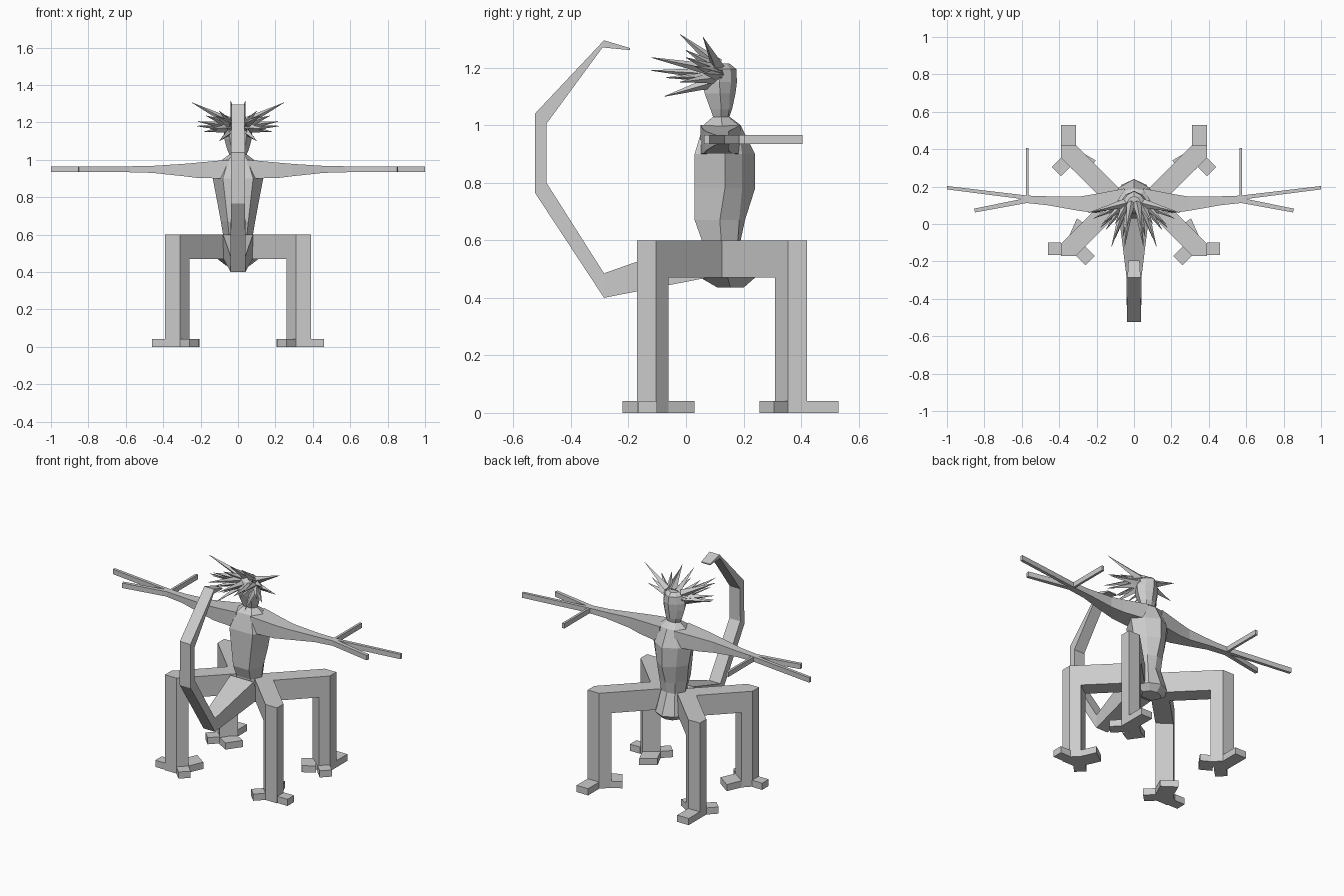
import bpy, bmesh
from mathutils import Vector

if "Cube" in bpy.data.objects:
    bpy.data.objects.remove(bpy.data.objects["Cube"])


def loft(name, sections, mirror=False):
    """Skin a list of equal-length point rings, capping both ends."""
    bm = bmesh.new()
    rings = [[bm.verts.new(p) for p in s] for s in sections]
    n = len(rings[0])
    for a, b in zip(rings, rings[1:]):
        for i in range(n):
            j = (i + 1) % n
            bm.faces.new((a[i], a[j], b[j], b[i]))
    bm.faces.new(rings[0][::-1])
    bm.faces.new(rings[-1])
    bmesh.ops.recalc_face_normals(bm, faces=bm.faces)
    me = bpy.data.meshes.new(name)
    bm.to_mesh(me)
    bm.free()
    ob = bpy.data.objects.new(name, me)
    bpy.context.collection.objects.link(ob)
    if mirror:
        m = ob.modifiers.new("Mirror", 'MIRROR')
        m.use_mirror_merge = False
    return ob


def prism(name, poly, z0, z1, mirror=True):
    return loft(name, [[(x, y, z) for x, y in poly] for z in (z0, z1)], mirror)


def toe(name, a, b, d):
    prism(name, [a, b, (b[0] + d[0], b[1] + d[1]), (a[0] + d[0], a[1] + d[1])], 0, 0.042)


# Legs: horizontal thigh beams and five-sided shins
shin = [(.31, -.17), (.39, -.17), (.39, -.105), (.345, -.06), (.26, -.12)]
thigh = [(.31, -.17), (.39, -.17), (.39, -.105), (.16, .125), (.015, .125)]
for label, flip in (("front", False), ("rear", True)):
    place = lambda poly: [(x, .25 - y if flip else y) for x, y in poly]
    prism(label + "_thigh", place(thigh), .47, .60)
    prism(label + "_shin", place(shin), 0, .47)

# Toes, three per foot
for i, t in enumerate([((.39, -.165), (.39, -.1), (.07, 0)),
                       ((.31, -.17), (.26, -.12), (-.05, -.05)),
                       ((.345, -.06), (.26, -.12), (-.04, .09))]):
    toe("front_toe_%d" % i, *t)
for i, t in enumerate([((.31, .42), (.39, .42), (0, .11)),
                       ((.39, .355), (.34, .305), (.05, -.05)),
                       ((.275, .38), (.335, .295), (-.07, -.04))]):
    toe("rear_toe_%d" % i, *t)


# Torso with a ridge down the chest
def body_ring(z, h, y0, y1, ridge):
    ym = (y0 + y1) / 2
    half = [(h * .6, y1 - ridge), (h, ym), (h * .6, y0)]
    return ([(0, y1, z)] + [(x, y, z) for x, y in half]
            + [(-x, y, z) for x, y in reversed(half)])


loft("torso", [body_ring(*s) for s in [
    (.435, .065, .11, .20, .01), (.47, .11, .05, .24, .03), (.60, .08, .055, .19, .01),
    (.67, .092, .03, .205, .02), (.78, .112, .03, .24, .045),
    (.90, .135, .03, .24, .045), (1.0, .085, .06, .19, .01), (1.03, .045, .095, .15, .005)]])

# Head
loft("head", [body_ring(*s) for s in [
    (1.025, .045, .095, .15, .005), (1.055, .058, .085, .16, .01),
    (1.11, .073, .065, .172, .02), (1.15, .075, .055, .177, .02),
    (1.195, .06, .07, .175, .02), (1.215, .035, .09, .15, .01)]])


# Arms: tapered rings of (x, rear y, front y, bottom z, top z)
def arm_ring(x, y0, y1, z0, z1):
    return [(x, y0, z0), (x, y1, z0), (x, y1, z1), (x, y0, z1)]


loft("arm", [arm_ring(*s) for s in [
    (.05, .05, .19, .90, 1.0), (.21, .06, .16, .902, .985),
    (.29, .07, .147, .912, .978), (.46, .10, .148, .93, .967),
    (.58, .113, .152, .933, .965)]], mirror=True)

# Fingers and thumb
prism("long_finger", [(.57, .13), (.57, .152), (1.0, .203), (1.0, .185)], .934, .965)
prism("short_finger", [(.57, .113), (.57, .14), (.855, .082), (.85, .062)], .934, .965)
prism("thumb", [(.563, .13), (.578, .13), (.578, .405), (.563, .405)], .934, .965)

# Tail: (outer y, z, inner y, z, half width)
loft("tail", [[(-w, a, b), (w, a, b), (w, c, d), (-w, c, d)] for a, b, c, d, w in [
    (.10, .475, .04, .60, .08), (-.285, .40, -.285, .485, .04),
    (-.525, .765, -.485, .80, .038), (-.525, 1.04, -.485, 1.005, .037),
    (-.285, 1.295, -.29, 1.27, .035), (-.195, 1.268, -.195, 1.261, .03)]])

# Hair spikes: mirrored four-sided points swept away from the face
tips = [(.245, .06, 1.305), (.215, .03, 1.205), (.22, .06, 1.18), (.10, -.075, 1.10),
        (.12, -.12, 1.235), (.05, -.12, 1.19), (.04, -.02, 1.315), (.15, -.03, 1.165),
        (.17, .0, 1.235), (.06, -.07, 1.165), (.10, .0, 1.26), (.18, -.02, 1.15)]
for i, t in enumerate(tips):
    tip = Vector(t)
    base = Vector((min(.05, t[0] * .4), .11, 1.175 + (t[2] - 1.18) * .25))
    d = (tip - base).normalized()
    u = d.cross(Vector((0, 0, 1))).normalized()
    v = d.cross(u)
    ring = lambda c, r: [c + u * r, c + v * r, c - u * r, c - v * r]
    loft("hair_spike_%d" % i, [ring(base, .024), ring(base.lerp(tip, .4), .014),
                               ring(tip, .001)], mirror=True)
